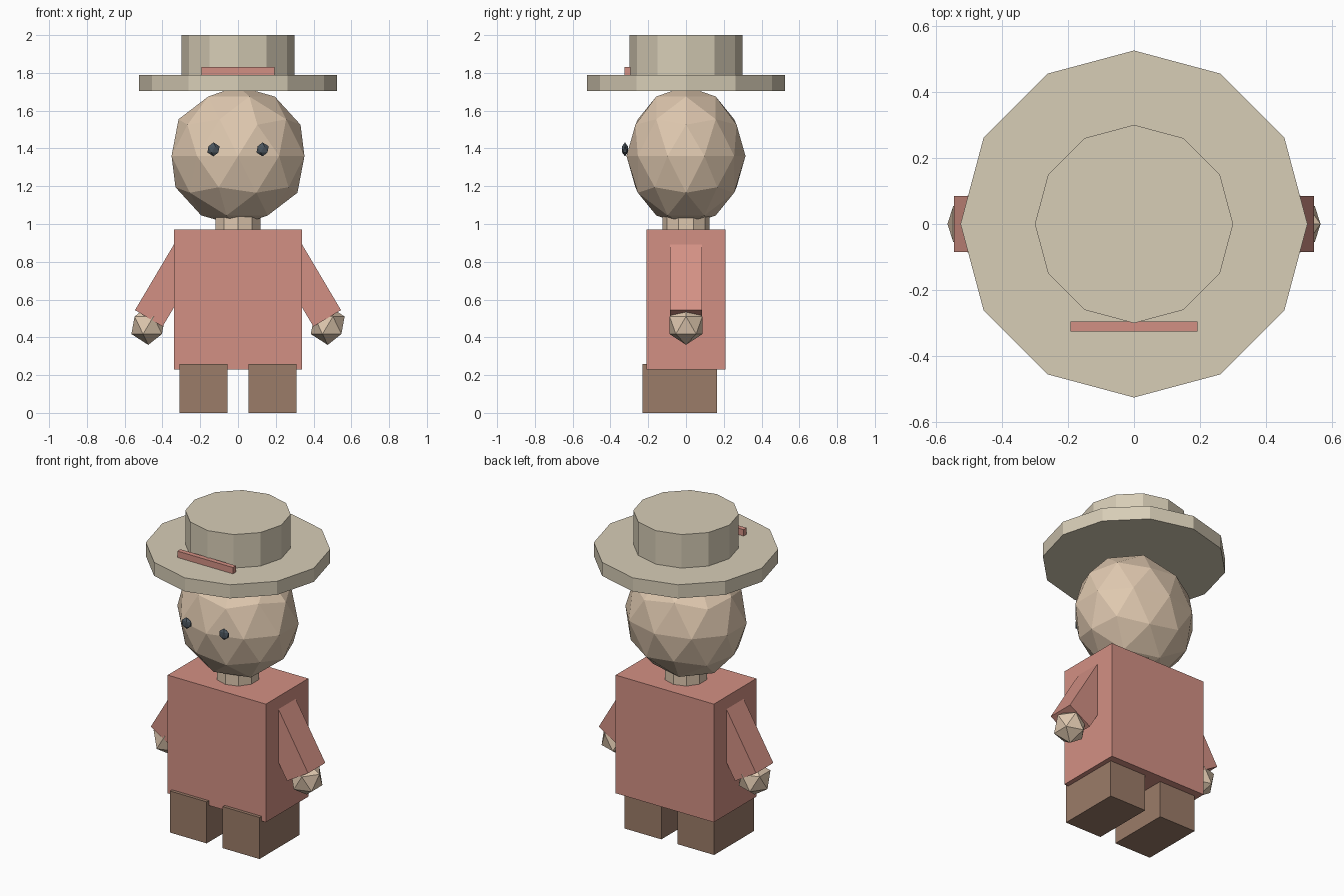
import bpy

if "Cube" in bpy.data.objects:
    bpy.data.objects.remove(bpy.data.objects["Cube"])


def material(name, rgb):
    m = bpy.data.materials.new(name)
    m.diffuse_color = (*rgb, 1)
    m.use_nodes = True
    m.node_tree.nodes["Principled BSDF"].inputs["Base Color"].default_value = m.diffuse_color
    return m


SHIRT = material("coral", (0.65, 0.28, 0.23))
SKIN = material("skin", (0.74, 0.58, 0.43))
STRAW = material("straw", (0.68, 0.61, 0.47))
BROWN = material("brown", (0.33, 0.20, 0.14))
DARK = material("dark", (0.07, 0.09, 0.11))


def finish(name, mat):
    ob = bpy.context.object
    ob.name = name
    ob.data.materials.append(mat)
    return ob


def box(name, mat, centre, size, tilt=0):
    bpy.ops.mesh.primitive_cube_add(size=1, location=centre, rotation=(0, tilt, 0))
    bpy.context.object.scale = size
    return finish(name, mat)


def cylinder(name, mat, radius, z0, z1, sides=12):
    bpy.ops.mesh.primitive_cylinder_add(vertices=sides, radius=radius, depth=z1 - z0,
                                        location=(0, 0, (z0 + z1) / 2))
    return finish(name, mat)


def ball(name, mat, centre, scale, level):
    bpy.ops.mesh.primitive_ico_sphere_add(subdivisions=level, radius=1, location=centre)
    bpy.context.object.scale = scale
    return finish(name, mat)


# Torso, neck and head
box("torso", SHIRT, (0, 0, 0.60), (0.68, 0.42, 0.74))
cylinder("neck", SKIN, 0.125, 0.93, 1.07, 10)
ball("head", SKIN, (0, 0, 1.36), (0.37, 0.315, 0.37), 2)

# Hat with a small band at the front
cylinder("hat_brim", STRAW, 0.525, 1.705, 1.79)
cylinder("hat_crown", STRAW, 0.30, 1.78, 2.0)
box("hat_band", SHIRT, (0, -0.31, 1.80), (0.385, 0.03, 0.06))

# Paired limbs and eyes
for side, s in (("left", -1), ("right", 1)):
    box(side + "_leg", BROWN, (s * 0.183, -0.033, 0.13), (0.255, 0.395, 0.26))
    box(side + "_arm", SHIRT, (s * 0.36, 0, 0.69), (0.17, 0.17, 0.44), -s * 0.535)
    ball(side + "_hand", SKIN, (s * 0.475, 0, 0.464), (0.1, 0.102, 0.104), 1)
    ball(side + "_eye", DARK, (s * 0.13, -0.323, 1.395), (0.036, 0.018, 0.037), 1)
